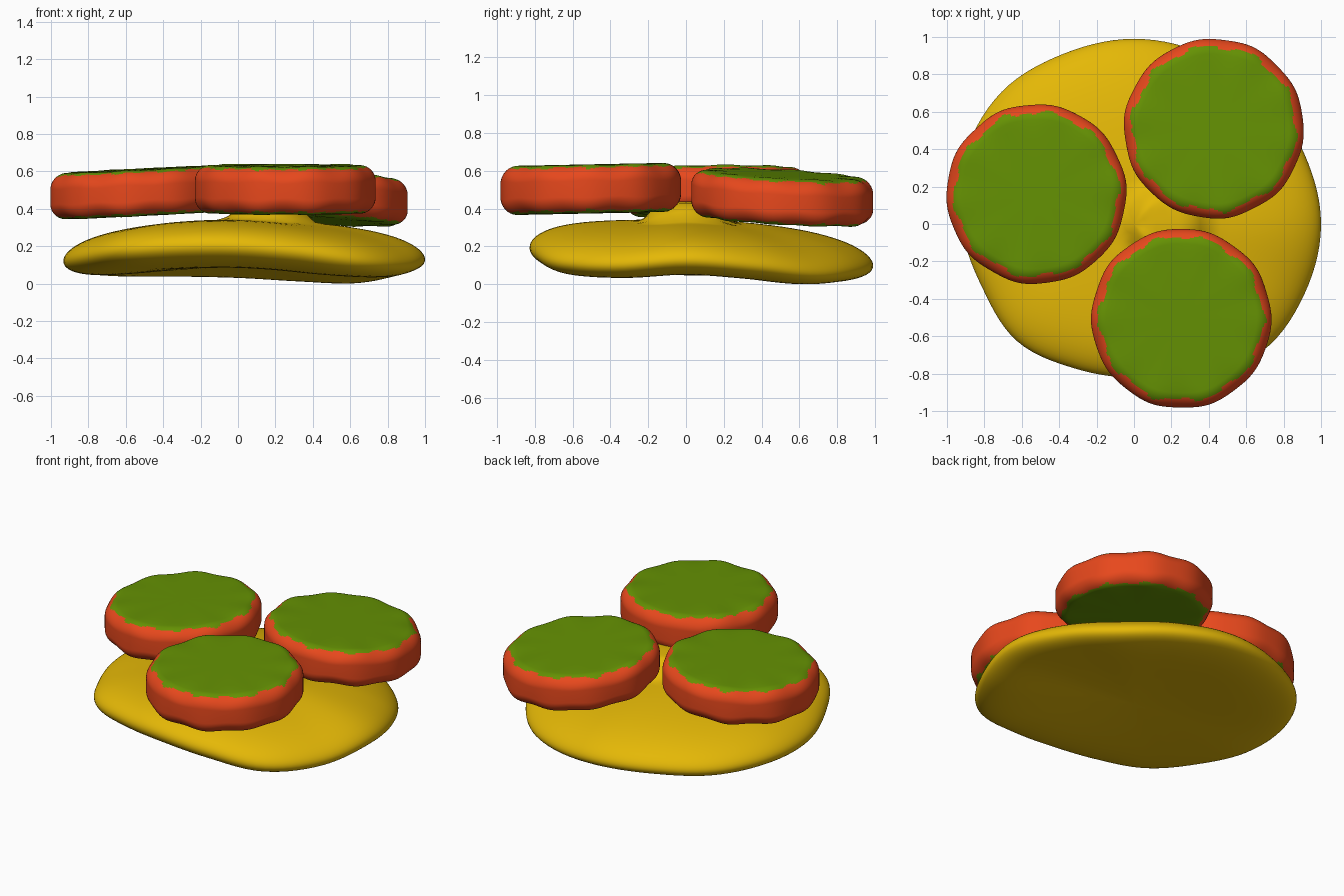
import bpy, bmesh, math

if "Cube" in bpy.data.objects:
    bpy.data.objects.remove(bpy.data.objects["Cube"])


def material(name, rgb):
    m = bpy.data.materials.new(name)
    m.diffuse_color = (*rgb, 1)
    m.use_nodes = True
    m.node_tree.nodes["Principled BSDF"].inputs["Base Color"].default_value = m.diffuse_color
    return m


YELLOW = material("mustard yellow", (0.78, 0.48, 0.002))
RED = material("tomato red", (0.82, 0.066, 0.012))
GREEN = material("leaf green", (0.13, 0.285, 0.001))


def lathe(name, rings, segs, place, mats, pick=None):
    """Closed lump: rings of (radius, height) put in space by place(r, h, angle)."""
    bm = bmesh.new()
    top = bm.verts.new(place(0, rings[0][1], 0))
    rows = [[bm.verts.new(place(r, h, 2 * math.pi * i / segs)) for i in range(segs)]
            for r, h in rings]
    end = bm.verts.new(place(0, rings[-1][1], 0))
    for i in range(segs):
        j = (i + 1) % segs
        a = 2 * math.pi * (i + 0.5) / segs
        bm.faces.new((top, rows[0][i], rows[0][j]))
        for k in range(len(rows) - 1):
            f = bm.faces.new((rows[k][i], rows[k + 1][i], rows[k + 1][j], rows[k][j]))
            if pick:
                f.material_index = pick((rings[k][0] + rings[k + 1][0]) / 2, a)
        bm.faces.new((end, rows[-1][j], rows[-1][i]))
    bmesh.ops.recalc_face_normals(bm, faces=bm.faces)
    for f in bm.faces:
        f.smooth = True
    me = bpy.data.meshes.new(name)
    bm.to_mesh(me)
    bm.free()
    for m in mats:
        me.materials.append(m)
    ob = bpy.data.objects.new(name, me)
    bpy.context.collection.objects.link(ob)
    return ob


# Base: drooping lumpy pancake; rim radius and rim height every 22.5 degrees
OUTLINE = [1.0, .985, .985, .985, .99, .985, 1.0, .975,
           .925, .88, .885, .835, .825, .87, .965, .985]
RIM = [.135, .105, .065, .08, .105, .115, .115, .125,
       .13, .155, .185, .205, .205, .175, .125, .11]


def around(table, a):
    """Smooth closed interpolation of a table of 16 values."""
    u = a / (2 * math.pi) * 16
    i, t = int(u) % 16, u - int(u)
    p = [table[(i + k) % 16] for k in (-1, 0, 1, 2)]
    return p[1] + 0.5 * t * (p[2] - p[0] + t * (2 * p[0] - 5 * p[1] + 4 * p[2] - p[3]
                             + t * (3 * (p[1] - p[2]) + p[3] - p[0])))


def place_base(r, side, a):
    R = r * around(OUTLINE, a)
    x, y = R * math.cos(a), R * math.sin(a)
    q = r ** 1.7
    z = 0.222 * (1 - q) + around(RIM, a) * q
    z += side * 0.128 * math.sqrt(max(0, 1 - r ** 5))
    if side > 0:
        # central mound that carries the three slices
        d = math.hypot(x - 0.17, y) / 0.26
        s = min(1, max(0, 1 - d) * 1.9)
        z += 0.095 * s * s * (3 - 2 * s)
    return x, y, z


N = 26
half = [math.sin(math.pi / 2 * k / N) for k in range(1, N + 1)]
base_rings = [(r, 1) for r in half] + [(r, -1) for r in half[-2::-1]]
base = lathe("base", base_rings, 112, place_base, [YELLOW])
base.location.z = -min(v.co.z for v in base.data.vertices)

# Slices: red rounded discs with green top and underside
corner = [(0.400 + 0.08 * math.sin(t), 0.045 + 0.08 * math.cos(t))
          for t in [math.pi / 2 * k / 14 for k in range(15)]]
upper = [(0.1, .125), (0.2, .125), (0.3, .125), (0.36, .125)] + corner
disc_rings = upper + [(.480, 0)] + [(r, -h) for r, h in reversed(upper)]


def slice_disc(name, cx, cy, cz, sx, sy, thick, phase):
    def place(r, h, a):
        q = r / 0.480
        wave = math.sin(10 * a + phase) + 0.4 * math.sin(7 * a + 2 * phase)
        R = r * (1 + 0.006 * wave * q * q)
        # scalloped rim: the faces dip between lobes
        z = h * thick / 0.25 * (1 - 0.09 * q ** 7 * (1 - 0.8 * wave))
        x, y = R * math.cos(a), R * math.sin(a)
        return cx + x, cy + y, cz + z + sx * x + sy * y

    def pick(r, a):
        edge = 0.438 + 0.010 * math.sin(10 * a + phase) + 0.006 * math.sin(23 * a + phase)
        return 1 if r < edge else 0

    ob = lathe(name, disc_rings, 120, place, [RED, GREEN], pick)
    for f in ob.data.polygons:  # centre fans
        if len(f.vertices) == 3:
            f.material_index = 1


slice_disc("left_slice", -0.522, 0.16, 0.488, 0.05, 0.01, 0.25, 0.4)
slice_disc("front_slice", 0.253, -0.505, 0.504, 0.0, 0.02, 0.26, 1.7)
slice_disc("back_slice", 0.427, 0.51, 0.46, -0.06, -0.055, 0.25, 3.1)
